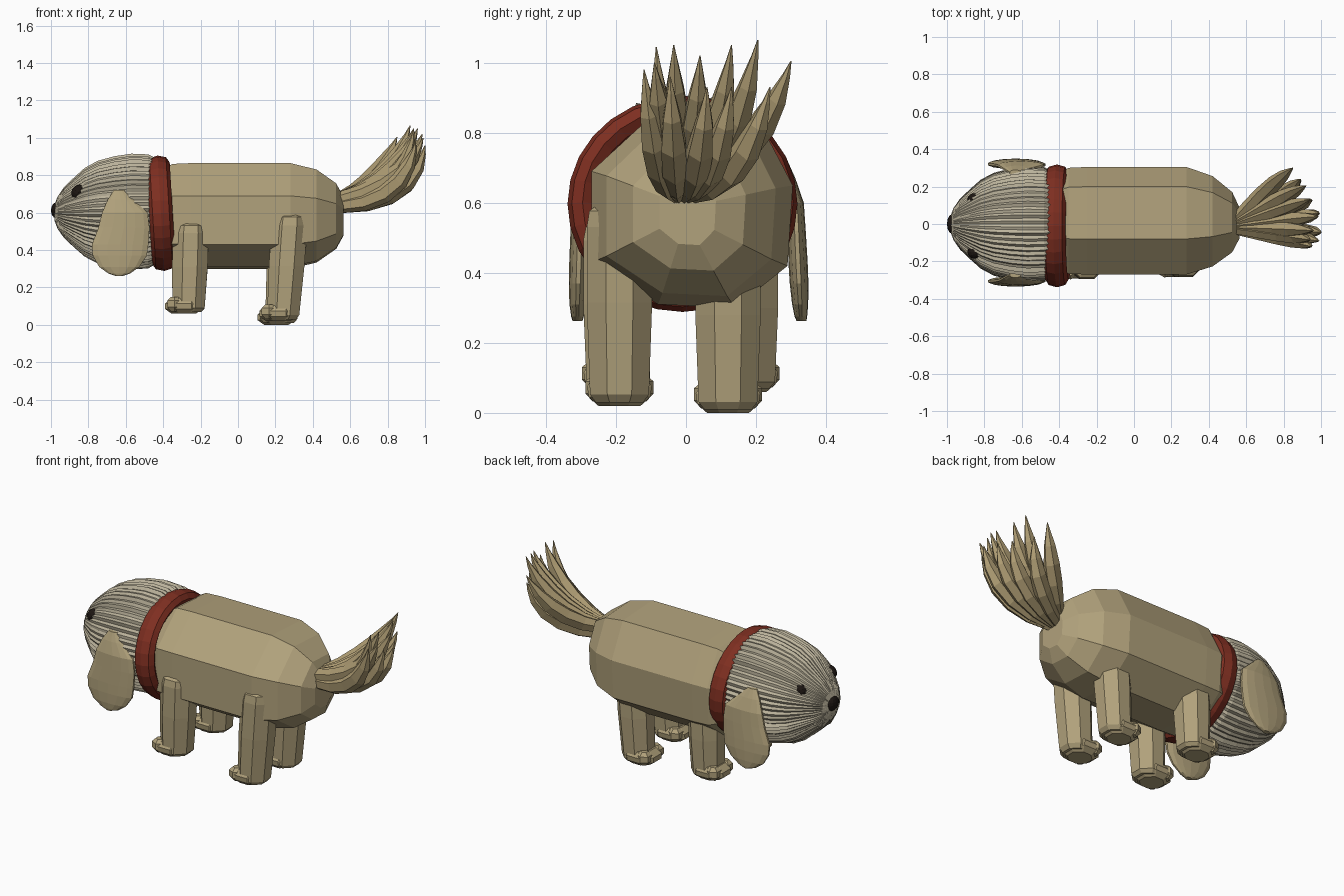
import bpy, bmesh, random
from math import sin, cos, pi, tau
from mathutils import Vector

if "Cube" in bpy.data.objects:
    bpy.data.objects.remove(bpy.data.objects["Cube"])

random.seed(4)


def material(name, rgb):
    m = bpy.data.materials.new(name)
    m.diffuse_color = (*rgb, 1)
    m.use_nodes = True
    m.node_tree.nodes["Principled BSDF"].inputs["Base Color"].default_value = m.diffuse_color
    return m


TAN = material("tan", (0.44, 0.36, 0.20))
PALE = material("pale_fur", (0.50, 0.45, 0.33))
TAIL = material("tail_fur", (0.42, 0.33, 0.17))
RED = material("collar_red", (0.21, 0.028, 0.015))
BLACK = material("black", (0.012, 0.008, 0.006))


def loft(name, shells, mat):
    """Skin one or more stacks of equal rings into a single flat shaded mesh."""
    bm = bmesh.new()
    for rings in shells:
        vs = [[bm.verts.new(p) for p in ring] for ring in rings]
        n = len(vs[0])
        for a, b in zip(vs, vs[1:]):
            for i in range(n):
                j = (i + 1) % n
                bm.faces.new((a[i], a[j], b[j], b[i]))
        bm.faces.new(vs[0][::-1])
        bm.faces.new(vs[-1])
    bmesh.ops.recalc_face_normals(bm, faces=bm.faces)
    me = bpy.data.meshes.new(name)
    bm.to_mesh(me)
    bm.free()
    me.materials.append(mat)
    ob = bpy.data.objects.new(name, me)
    bpy.context.collection.objects.link(ob)
    return ob


def flat_ring(x, y, z, rx, ry, n=8):
    return [(x + rx * cos(tau * (i + .5) / n), y + ry * sin(tau * (i + .5) / n), z)
            for i in range(n)]


def ball(name, loc, size, mat, rot=(0, 0, 0)):
    bpy.ops.mesh.primitive_uv_sphere_add(segments=12, ring_count=8, location=loc, rotation=rot)
    ob = bpy.context.object
    ob.name, ob.scale = name, size
    ob.data.materials.append(mat)


# Body: uneven octagon swept along x, rounded off at the rear, tucked into the collar
section = [(.20, .85), (-.08, .865), (-.27, .69), (-.27, .43),
           (-.08, .31), (.14, .30), (.29, .42), (.305, .65)]
stations = [(-.45, .8, .8), (-.35, .985, .985), (-.25, 1, 1), (.28, 1, 1),
            (.42, .84, .88), (.525, .56, .62), (.565, .28, .36)]
body = []
for x, sy, sz in stations:
    body.append([(x, .02 * sy + (y - .02) * sy, .58 + (z - .58) * sz) for y, z in section])
loft("body", [body], TAN)

# Head: lathe along x with fine uneven fur ridges
N = 120
groove = [(1.012 if i % 2 else .972) + random.uniform(-.018, .012) for i in range(N)]
head_profile = [(-.98, .045), (-.965, .085), (-.93, .135), (-.88, .182), (-.82, .235),
                (-.75, .272), (-.66, .295), (-.57, .307), (-.48, .302), (-.40, .26)]
head = []
for x, r in head_profile:
    zc = .60 + .015 * (x + .98)
    head.append([(x, r * groove[i] * cos(tau * i / N), zc + r * groove[i] * sin(tau * i / N))
                 for i in range(N)])
loft("head", [head], PALE)

# Eyes and nose
for side, y in (("left", .13), ("right", -.15)):
    ball(side + "_eye", (-.853, y, .71), (.036, .036, .042), BLACK, (0, .6, 0))
ball("nose", (-.972, 0, .612), (.028, .052, .042), BLACK)

# Collar
bpy.ops.mesh.primitive_torus_add(major_segments=28, minor_segments=8, major_radius=.28,
                                 minor_radius=.042, location=(-.412, -.01, .597),
                                 rotation=(0, pi / 2 - .06, 0))
collar = bpy.context.object
collar.name = "collar"
collar.scale = (.96, 1.02, 1.5)
collar.data.materials.append(RED)

# Ears: flattened teardrops, leaning outwards at the bottom
ear_rows = [(.72, -.635, .03), (.67, -.628, .07), (.60, -.605, .125), (.52, -.61, .14),
            (.43, -.63, .155), (.37, -.632, .148), (.31, -.635, .11), (.275, -.635, .06),
            (.262, -.635, .02)]
for name, ys, sign in (("right_ear", (.272, .302, .306, .310, .310), -1),
                       ("left_ear", (.275, .312, .320, .326, .330), 1)):
    rings = []
    for k, (z, x, w) in enumerate(ear_rows):
        a = min(k // 2, 3)
        y = ys[a] + (ys[a + 1] - ys[a]) * (k / 2 - a)
        rings.append(flat_ring(x, sign * y, z, w, .012 + .1 * w, 14))
    loft(name, [rings], TAN)

# Legs: tapered posts with a flattened paw and two toe lumps
legs = {  # name: top x, top z, bottom x, bottom z, y
    "front_right_leg": (-.25, .55, -.28, .06, -.20),
    "front_left_leg": (-.25, .53, -.28, .06, .17),
    "hind_right_leg": (.28, .60, .225, .02, -.19),
    "hind_left_leg": (.265, .55, .215, .0, .12),
}
for name, (tx, tz, bx, bz, y) in legs.items():
    post = []
    for t, s in ((0, .75), (.04, .93), (.5, 1.03), (.88, 1.03), (.96, .95), (1, .6)):
        post.append(flat_ring(bx + .015 + (tx - bx - .015) * t, y, bz + .01 + (tz - bz - .01) * t,
                              .1 * s, .098 * s))
    paw = [flat_ring(bx - .01 + dx, y, bz + dz, rx, ry, 8)
           for dz, dx, rx, ry in ((0, 0, .07, .065), (.025, 0, .108, .095),
                                  (.055, 0, .108, .10), (.085, .01, .085, .08))]
    shells = [post, paw]
    for dy in (-.055, .055):
        shells.append([flat_ring(bx - .06, y + dy, bz + dz, .044 * s, .042 * s, 6)
                       for dz, s in ((.012, .5), (.035, 1), (.07, 1), (.09, .5))])
    loft(name, shells, TAN)

# Tail: bundle of curved, tapering tufts fanned out from one root
tips = [(.95, -.12, .98), (.99, -.09, 1.0), (.94, -.085, 1.045), (.96, -.035, 1.05),
        (1.0, -.045, .96), (.985, .04, 1.02), (.99, .06, .93), (.94, .13, 1.05),
        (.95, .13, .93), (.92, .205, 1.065), (.89, .24, .93), (.85, .30, 1.005)]
tufts = []
for k, tip in enumerate(tips):
    high = k % 2
    p0 = Vector((.54, tip[1] * .12 - .015, .635 + .035 * high))
    p1 = Vector((tip[0] - (.10 if high else .05), tip[1] * .75, .74 if high else .66))
    p2 = Vector(tip)
    rings = []
    for t, r in ((0, .038), (.2, .048), (.4, .053), (.6, .05), (.78, .036), (.92, .015), (1, .002)):
        c = p0 * (1 - t) ** 2 + p1 * 2 * t * (1 - t) + p2 * t * t
        d = ((p1 - p0) * (1 - t) + (p2 - p1) * t).normalized()
        u = d.cross(Vector((0, 1, 0))).normalized()
        v = d.cross(u)
        rings.append([c + (u * cos(tau * i / 6) + v * .8 * sin(tau * i / 6)) * r
                      for i in range(6)])
    tufts.append(rings)
loft("tail", tufts, TAIL)
